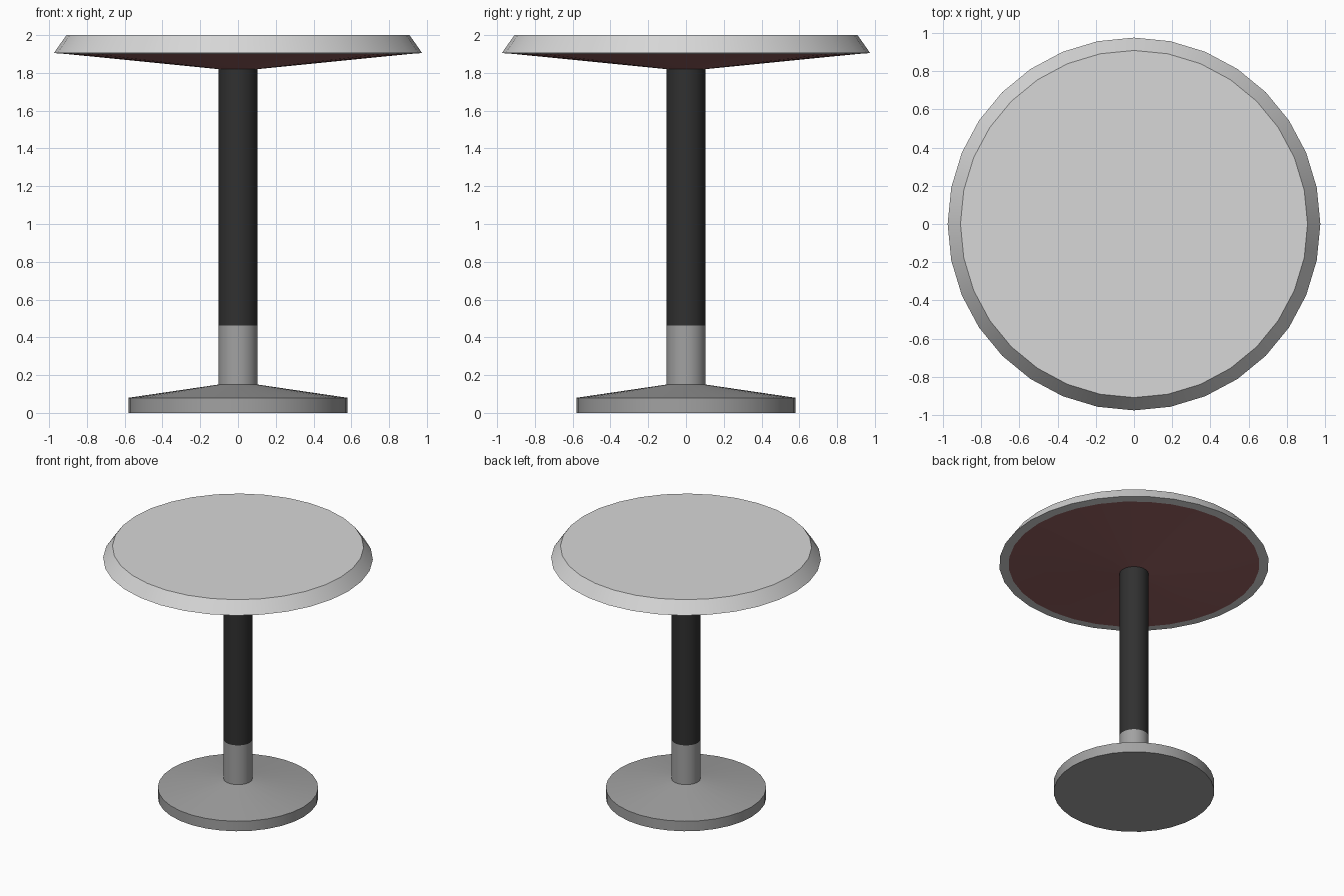
import bpy, bmesh, math

if "Cube" in bpy.data.objects:
    bpy.data.objects.remove(bpy.data.objects["Cube"])

SIDES = 32

def material(name, rgb):
    m = bpy.data.materials.new(name)
    m.diffuse_color = (*rgb, 1)
    m.use_nodes = True
    m.node_tree.nodes["Principled BSDF"].inputs["Base Color"].default_value = m.diffuse_color
    return m

light_grey = material("light grey", (0.68, 0.68, 0.68))
mid_grey = material("mid grey", (0.36, 0.36, 0.36))
black = material("black", (0.03, 0.03, 0.03))
red_brown = material("dark red", (0.32, 0.125, 0.125))

def lathe(name, profile, mats, bands, cap_bottom=False, cap_top=False):
    """Revolve (radius, z) points listed bottom to top; bands = material index per band."""
    bm = bmesh.new()
    rings = [[bm.verts.new((r * math.cos(2 * math.pi * i / SIDES),
                            r * math.sin(2 * math.pi * i / SIDES), z))
              for i in range(SIDES)] for r, z in profile]
    for k, (lo, hi) in enumerate(zip(rings, rings[1:])):
        for i in range(SIDES):
            j = (i + 1) % SIDES
            bm.faces.new((lo[i], lo[j], hi[j], hi[i])).material_index = bands[k]
    if cap_bottom:
        bm.faces.new(rings[0][::-1]).material_index = bands[0]
    if cap_top:
        bm.faces.new(rings[-1]).material_index = bands[-1]
    mesh = bpy.data.meshes.new(name)
    bm.to_mesh(mesh)
    bm.free()
    for m in mats:
        mesh.materials.append(m)
    obj = bpy.data.objects.new(name, mesh)
    bpy.context.collection.objects.link(obj)
    bpy.ops.object.select_all(action='DESELECT')
    obj.select_set(True)
    bpy.context.view_layer.objects.active = obj
    bpy.ops.object.shade_smooth_by_angle(angle=math.radians(30))
    return obj

# Round foot with a shallow conical top
lathe("base", [(0.58, 0), (0.58, 0.08), (0.104, 0.15)], [mid_grey], [0, 0], cap_bottom=True)

# Column: grey collar below, black above
lathe("column", [(0.104, 0.15), (0.104, 0.463), (0.104, 1.82)], [mid_grey, black], [0, 1])

# Table top: red conical underside, grey lip, bevelled rim and flat top
lathe("table_top", [(0.104, 1.82), (0.907, 1.90), (0.975, 1.905), (0.908, 2.0)],
      [red_brown, light_grey], [0, 1, 1], cap_top=True)
